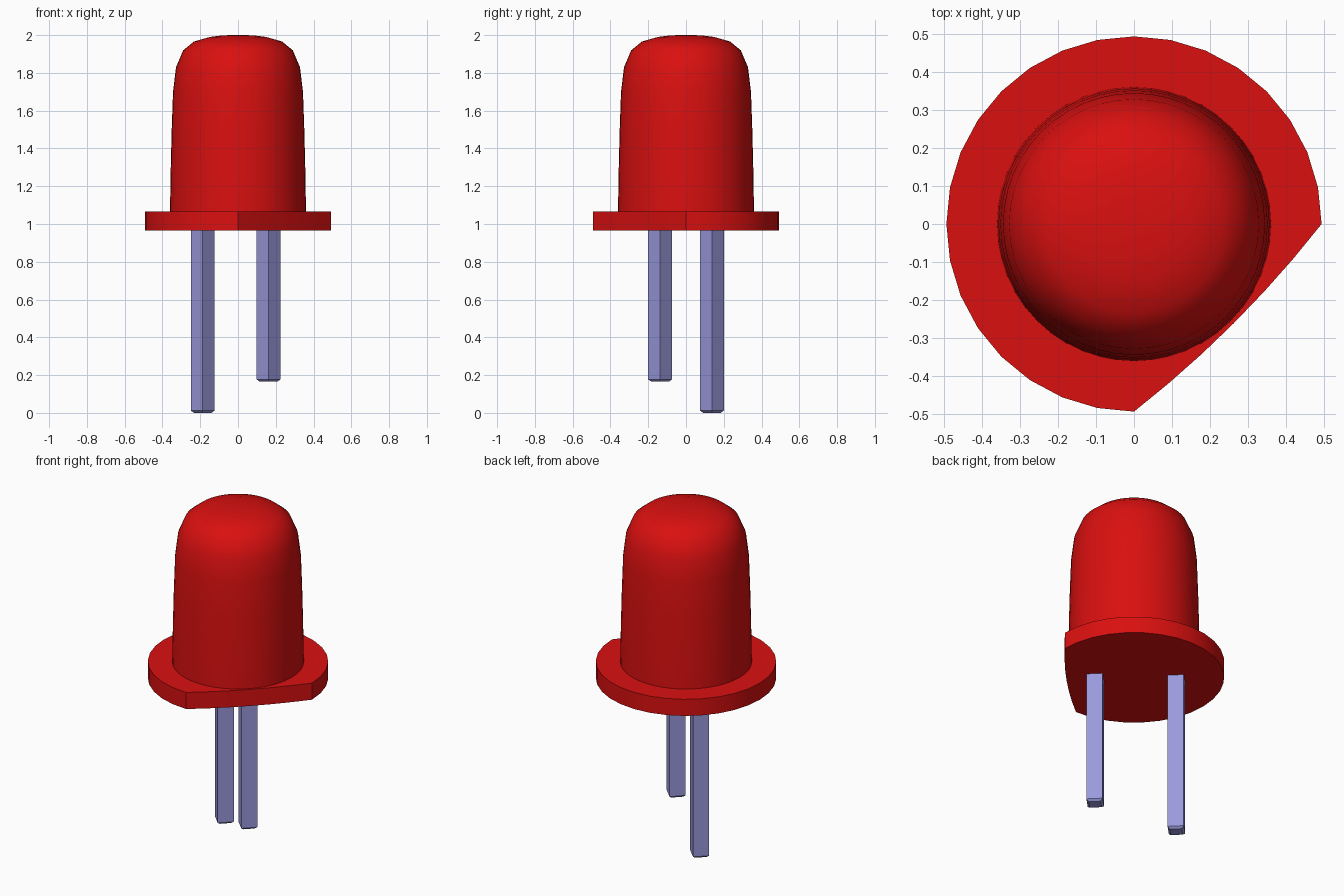
import bpy, bmesh, math

cube = bpy.data.objects.get("Cube")
if cube:
    bpy.data.objects.remove(cube, do_unlink=True)


def material(name, rgb):
    mat = bpy.data.materials.new(name)
    mat.use_nodes = True
    mat.diffuse_color = (*rgb, 1)
    mat.node_tree.nodes["Principled BSDF"].inputs["Base Color"].default_value = (*rgb, 1)
    return mat


def finish(name, bm, mat, smooth_angle=None):
    bmesh.ops.recalc_face_normals(bm, faces=bm.faces)
    mesh = bpy.data.meshes.new(name)
    bm.to_mesh(mesh)
    bm.free()
    mesh.materials.append(mat)
    obj = bpy.data.objects.new(name, mesh)
    bpy.context.collection.objects.link(obj)
    if smooth_angle:
        bpy.ops.object.select_all(action="DESELECT")
        obj.select_set(True)
        bpy.context.view_layer.objects.active = obj
        bpy.ops.object.shade_smooth_by_angle(angle=math.radians(smooth_angle))
    return obj


def prism(outline, z0, z1):
    bm = bmesh.new()
    base = bm.faces.new([bm.verts.new((x, y, z0)) for x, y in outline])
    top = bmesh.ops.extrude_face_region(bm, geom=[base])["geom"]
    verts = [g for g in top if isinstance(g, bmesh.types.BMVert)]
    bmesh.ops.translate(bm, verts=verts, vec=(0, 0, z1 - z0))
    return bm


red = material("red plastic", (0.70, 0.005, 0.005))
metal = material("lavender metal", (0.32, 0.32, 0.72))

# Domed lens: profile spun around the vertical axis
profile = [(0.36, 1.03), (0.36, 1.07), (0.356, 1.3), (0.351, 1.5), (0.344, 1.7),
           (0.328, 1.83), (0.29, 1.92), (0.233, 1.966), (0.15, 1.99), (0.08, 1.999), (0, 2)]
bm = bmesh.new()
points = [bm.verts.new((r, 0, z)) for r, z in profile]
edges = [bm.edges.new(pair) for pair in zip(points, points[1:])]
bmesh.ops.spin(bm, geom=points + edges, cent=(0, 0, 0), axis=(0, 0, 1),
               angle=math.tau, steps=48)
bmesh.ops.remove_doubles(bm, verts=bm.verts, dist=0.0005)
finish("lens_dome", bm, red, 40)

# Flange: three quarters of a circle closed by a slightly bowed flat
R = 0.493
outline = [(R * math.cos(a), R * math.sin(a))
           for a in (math.tau * i / 32 for i in range(25))]
for i in range(1, 6):
    t = i / 6
    bow = 0.06 * t * (1 - t)
    outline.append((R * t + bow, -R * (1 - t) - bow))
finish("base_flange", prism(outline, 0.965, 1.065), red, 30)

# Square legs, turned on the diagonal, with chamfered tips
for name, x, y, foot in (("long_leg", -0.187, 0.137, 0), ("short_leg", 0.162, -0.137, 0.165)):
    h = 0.063
    bm = prism([(x + h, y), (x, y + h), (x - h, y), (x, y - h)], foot, 0.98)
    tip = [e for e in bm.edges if all(v.co.z < foot + 0.01 for v in e.verts)]
    bmesh.ops.bevel(bm, geom=tip, offset=0.012, segments=1, affect="EDGES")
    finish(name, bm, metal)
